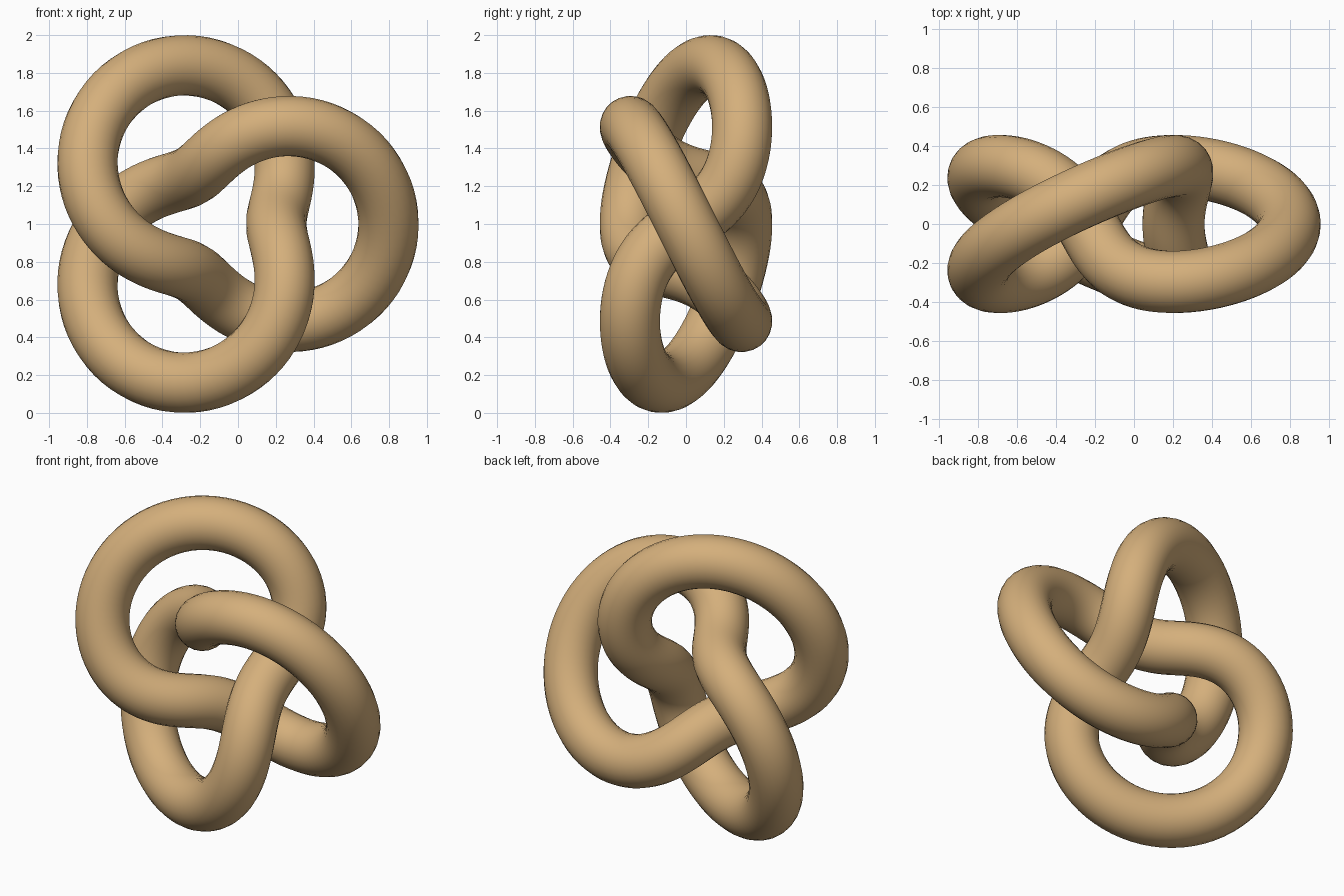
import bpy
from math import sin, cos, pi

if "Cube" in bpy.data.objects:
    bpy.data.objects.remove(bpy.data.objects["Cube"])

N = 240        # points along the knot
TUBE = 0.16    # tube radius

# Trefoil centre line wound on a torus, axis along y
ts = [2 * pi * i / N for i in range(N)]
pts = [((2 + cos(3 * t)) * cos(2 * t), -sin(3 * t), (2 + cos(3 * t)) * sin(2 * t)) for t in ts]

# Fit: total height 2, centred in x, standing on z = 0
s = (1 - TUBE) / max(p[2] for p in pts)
xs = [p[0] * s for p in pts]
cx = (min(xs) + max(xs)) / 2

# Closed round tube swept along the line
curve = bpy.data.curves.new("knot_tube", "CURVE")
curve.dimensions = "3D"
curve.bevel_depth = TUBE
curve.bevel_resolution = 10
spline = curve.splines.new("POLY")
spline.points.add(N - 1)
for point, (x, y, z) in zip(spline.points, pts):
    point.co = (x * s - cx, y * s, z * s + 1, 1)
spline.use_cyclic_u = True

knot = bpy.data.objects.new("knot_tube", curve)
bpy.context.collection.objects.link(knot)
bpy.context.view_layer.objects.active = knot
knot.select_set(True)
bpy.ops.object.convert(target="MESH")
knot = bpy.context.object
knot.name = "knot_tube"
bpy.ops.object.shade_smooth()

# Tan colour
tan = bpy.data.materials.new("tan")
tan.diffuse_color = (0.66, 0.43, 0.2, 1)
tan.use_nodes = True
tan.node_tree.nodes["Principled BSDF"].inputs["Base Color"].default_value = tan.diffuse_color
knot.data.materials.clear()
knot.data.materials.append(tan)
